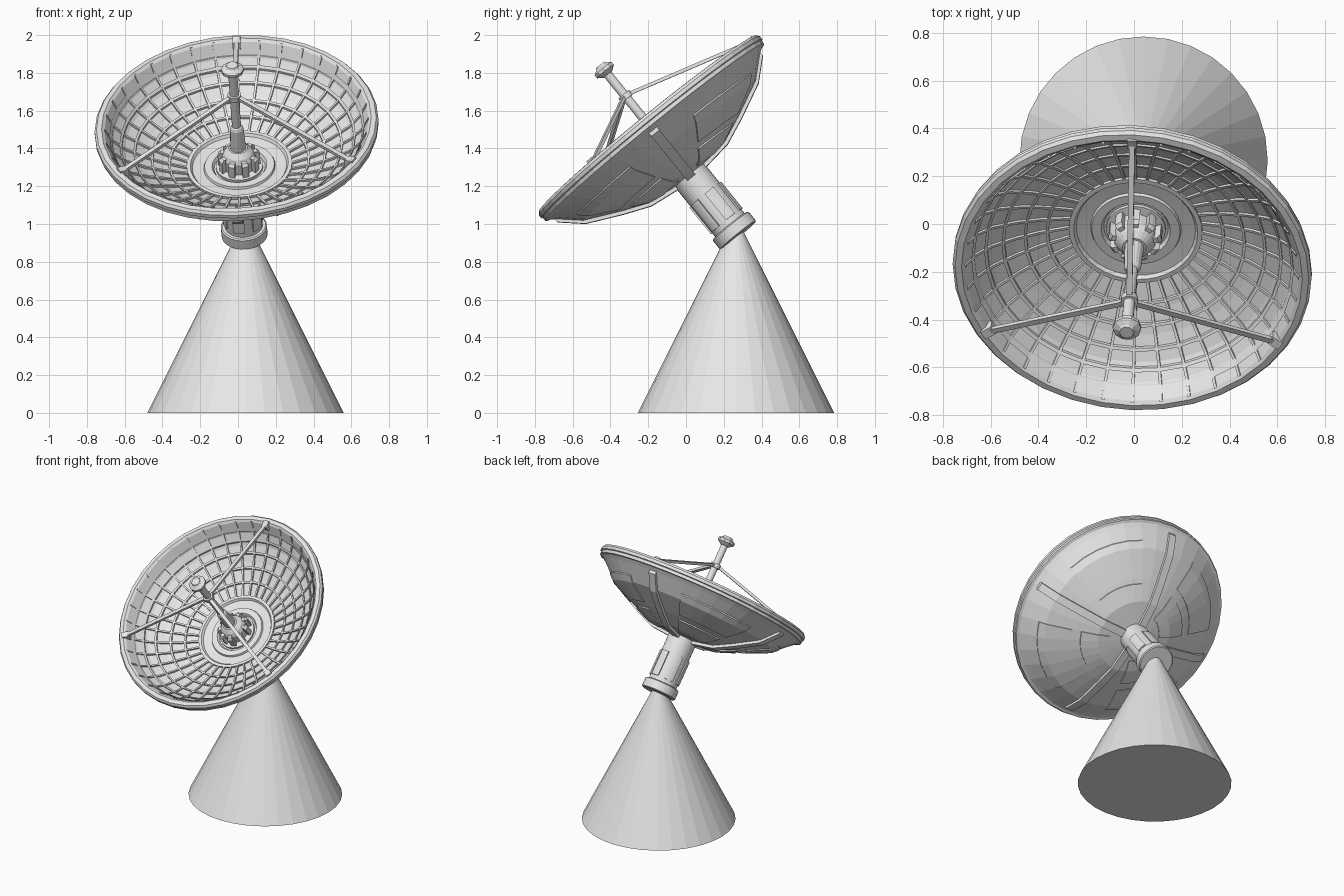
import bpy, bmesh
from math import sin, cos, radians
from mathutils import Vector, Matrix

cube = bpy.data.objects.get("Cube")
if cube:
    bpy.data.objects.remove(cube, do_unlink=True)

grey = bpy.data.materials.new("light_grey")
grey.use_nodes = True
GREY = (0.8, 0.8, 0.8, 1)
grey.diffuse_color = GREY
grey.node_tree.nodes["Principled BSDF"].inputs["Base Color"].default_value = GREY

# Tilted frame of the dish: origin under the collar, z along the dish axis
axis = Vector((-0.057, -0.629, 0.776)).normalized()
up = Vector((0, 0.777, 0.629))
up = (up - axis * up.dot(axis)).normalized()
side = up.cross(axis)
FRAME = Matrix.Translation((0.035, 0.278, 0.938)) @ Matrix((side, up, axis)).transposed().to_4x4()


def finish(name, bm, matrix=FRAME):
    bmesh.ops.remove_doubles(bm, verts=bm.verts[:], dist=1e-5)
    bmesh.ops.recalc_face_normals(bm, faces=bm.faces[:])
    mesh = bpy.data.meshes.new(name)
    bm.to_mesh(mesh)
    bm.free()
    mesh.materials.append(grey)
    ob = bpy.data.objects.new(name, mesh)
    bpy.context.collection.objects.link(ob)
    ob.matrix_world = matrix
    return ob


def polar(r, angle, h):
    return Vector((r * cos(radians(angle)), r * sin(radians(angle)), h))


def lathe(name, profile, segments=36, closed=False, matrix=FRAME):
    """Full turn of a profile of (radius, height) points."""
    bm = bmesh.new()
    loop = profile + profile[:1] if closed else profile
    verts = [bm.verts.new(polar(r, 0, h)) for r, h in loop]
    edges = [bm.edges.new(pair) for pair in zip(verts, verts[1:])]
    bmesh.ops.spin(bm, geom=verts + edges, cent=(0, 0, 0), axis=(0, 0, 1),
                   angle=radians(360), steps=segments, use_merge=False)
    bmesh.ops.dissolve_degenerate(bm, dist=1e-5, edges=bm.edges[:])
    return finish(name, bm, matrix)


def bridge(bm, sections):
    """Skin a row of closed sections and cap both ends."""
    rows = [[bm.verts.new(p) for p in s] for s in sections]
    n = len(rows[0])
    for a, b in zip(rows, rows[1:]):
        for i in range(n):
            j = (i + 1) % n
            bm.faces.new((a[i], a[j], b[j], b[i]))
    bm.faces.new(rows[0])
    bm.faces.new(rows[-1])


def sectors(name, loop, starts, sweep, steps):
    """Curved blocks: a closed profile swept through part of a turn."""
    bm = bmesh.new()
    for start in starts:
        bridge(bm, [[polar(r, start + sweep * k / steps, h) for r, h in loop]
                    for k in range(steps + 1)])
    return finish(name, bm)


def radial_ribs(name, path, angles, width, low, high):
    """Strips that run outward along a (radius, height) path."""
    bm = bmesh.new()
    for angle in angles:
        across = polar(width / 2, angle + 90, 0)
        bridge(bm, [[polar(r, angle, h + dz) + across * s
                     for s, dz in ((-1, low), (1, low), (1, high), (-1, high))]
                    for r, h in path])
    return finish(name, bm)


def height(path, r):
    for (r0, h0), (r1, h1) in zip(path, path[1:]):
        if r0 <= r <= r1:
            return h0 + (h1 - h0) * (r - r0) / (r1 - r0)
    return path[-1][1]


# Conical base
lathe("base_cone", [(0, 0), (0.52, 0), (0.02, 1.0), (0, 1.0)], 32,
      matrix=Matrix.Translation((0.04, 0.265, 0)))

# Collar, neck and its raised panels
lathe("neck_collar", [(0, 0), (0.115, 0), (0.122, 0.006), (0.122, 0.064),
                      (0.115, 0.07), (0, 0.07)], 32)
lathe("neck", [(0, 0.05), (0.1, 0.05), (0.1, 0.44), (0, 0.44)], 32)
sectors("neck_panels", [(0.09, 0.1), (0.109, 0.1), (0.109, 0.28), (0.09, 0.28)],
        range(0, 360, 60), 34, 4)

# Dish shell
back = [(0.09, 0.41), (0.26, 0.432), (0.4, 0.49), (0.5, 0.537), (0.59, 0.58),
        (0.7, 0.68), (0.725, 0.7)]
bowl = [(0.28, 0.475), (0.4, 0.515), (0.5, 0.56), (0.6, 0.62), (0.66, 0.68),
        (0.7, 0.755)]
rim = [(0.745, 0.705), (0.745, 0.725), (0.753, 0.73), (0.753, 0.75),
       (0.742, 0.765), (0.715, 0.768)]
floor = [(0.28, 0.49), (0.26, 0.49), (0.25, 0.475), (0.19, 0.47), (0.185, 0.482),
         (0.145, 0.482), (0.135, 0.465), (0, 0.465)]
lathe("dish", [(0, 0.41)] + back + rim + bowl[::-1] + floor)

# Raised grid inside the bowl
radial_ribs("bowl_spokes", bowl, range(0, 360, 10), 0.012, -0.01, 0.013)
for i, r in enumerate((0.37, 0.46, 0.55, 0.62, 0.67)):
    lo, hi = height(bowl, r - 0.006), height(bowl, r + 0.006)
    lathe(f"bowl_ring_{i + 1}", [(r - 0.006, lo - 0.01), (r + 0.006, hi - 0.01),
                                 (r + 0.006, hi + 0.012), (r - 0.006, lo + 0.012)], closed=True)

# Ribs and raised plates on the back of the dish
radial_ribs("back_ribs", back[:-1], range(0, 360, 90), 0.055, -0.02, 0.012)


def back_plates(name, radii):
    low = [(r, height(back, r) - 0.008) for r in radii]
    high = [(r, height(back, r) + 0.008) for r in reversed(radii)]
    sectors(name, low + high, range(20, 360, 90), 50, 5)


back_plates("outer_back_plates", (0.43, 0.5, 0.59, 0.63))
back_plates("inner_back_plates", (0.18, 0.26, 0.37))

# Hub with its ring of blocks
lathe("hub", [(0, 0.46), (0.125, 0.46), (0.125, 0.48), (0.088, 0.485), (0.088, 0.55),
              (0.075, 0.575), (0.05, 0.6), (0, 0.6)], 24)
sectors("hub_blocks", [(0.08, 0.475), (0.112, 0.475), (0.112, 0.55), (0.098, 0.565),
                       (0.08, 0.565)], range(0, 360, 40), 18, 2)

# Feed mast and receiver head
lathe("feed_mast", [(0, 0.58), (0.042, 0.58), (0.036, 0.73), (0.03, 0.745), (0.024, 0.75),
                    (0.024, 1.12), (0, 1.12)], 16)
lathe("mast_ring", [(0, 0.935), (0.036, 0.935), (0.036, 0.965), (0, 0.965)], 16)
lathe("receiver_head", [(0, 1.1), (0.03, 1.1), (0.06, 1.122), (0.06, 1.14),
                        (0.035, 1.155), (0.03, 1.165), (0, 1.165)], 10)

# Three struts with feet on the rim
bm = bmesh.new()
for angle in (90, 210, 330):
    a, b = polar(0.025, angle, 0.95), polar(0.7, angle, 0.758)
    wide = polar(0.012, angle + 90, 0)
    tall = (b - a).cross(wide).normalized() * 0.009
    bridge(bm, [[p - wide - tall, p + wide - tall, p + wide + tall, p - wide + tall]
                for p in (a, b)])
finish("struts", bm)
radial_ribs("strut_feet", [(0.67, 0.755), (0.72, 0.765)], (90, 210, 330), 0.042, -0.03, 0.014)
